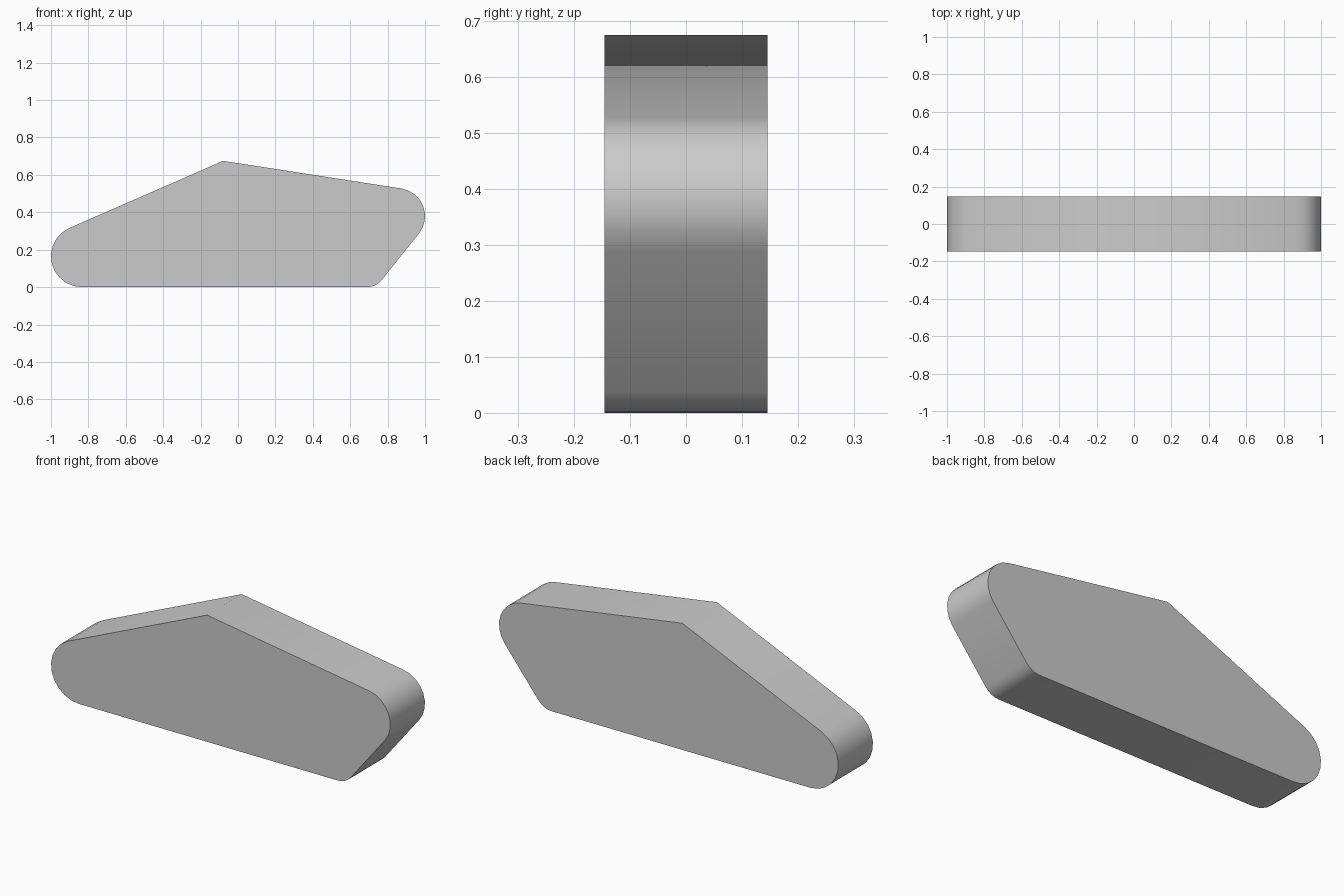
import bpy
import bmesh
import math

cube = bpy.data.objects.get("Cube")
if cube:
    bpy.data.objects.remove(cube, do_unlink=True)

HALF_DEPTH = 0.146

# Plain grey material
grey = bpy.data.materials.new("light grey")
grey.use_nodes = True
grey.diffuse_color = (0.6, 0.6, 0.6, 1)
grey.node_tree.nodes["Principled BSDF"].inputs["Base Color"].default_value = (0.6, 0.6, 0.6, 1)


def arc(cx, cz, radius, start, end, steps):
    """Points of a rounded corner, angles in degrees."""
    angles = [math.radians(start + (end - start) * i / steps) for i in range(steps + 1)]
    return [(cx + radius * math.cos(a), cz + radius * math.sin(a)) for a in angles]


# Side outline: lower right corner, upper right corner, peak, rounded left end
outline = arc(0.69, 0.10, 0.10, -90, -38.4, 4)
outline += arc(0.851, 0.38, 0.149, -38.4, 81.2, 8)
outline += [(-0.08, 0.675)]
outline += arc(-0.835, 0.165, 0.165, 113.5, 270, 10)

# Extrude the outline through the depth
bm = bmesh.new()
front = bm.faces.new([bm.verts.new((x, -HALF_DEPTH, z)) for x, z in outline])
result = bmesh.ops.extrude_face_region(bm, geom=[front], use_keep_orig=True)
moved = [v for v in result["geom"] if isinstance(v, bmesh.types.BMVert)]
bmesh.ops.translate(bm, verts=moved, vec=(0, 2 * HALF_DEPTH, 0))
bmesh.ops.recalc_face_normals(bm, faces=bm.faces)
mesh = bpy.data.meshes.new("rounded_slab")
bm.to_mesh(mesh)
bm.free()
mesh.materials.append(grey)

slab = bpy.data.objects.new("rounded_slab", mesh)
bpy.context.collection.objects.link(slab)

# Smooth rim with crisp front and back edges
bpy.ops.object.select_all(action="DESELECT")
slab.select_set(True)
bpy.context.view_layer.objects.active = slab
bpy.ops.object.shade_smooth_by_angle(angle=math.radians(40))
